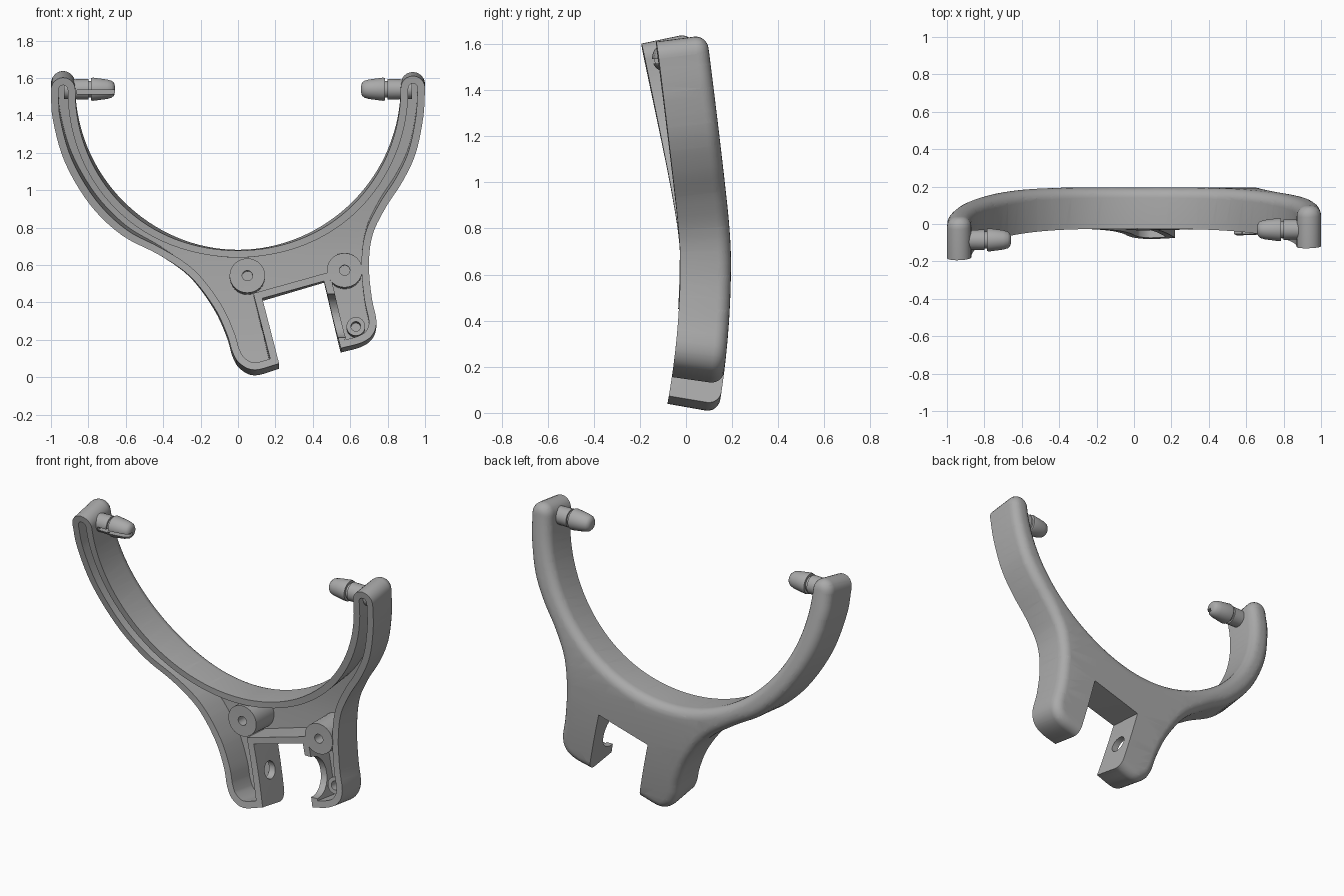
import bpy, bmesh, math
from mathutils import Vector, Matrix

cube = bpy.data.objects.get("Cube")
if cube:
    bpy.data.objects.remove(cube)

HALF = 0.11      # half of the body depth
WALL = 0.04
ROUND = 0.055    # rounding of the back edges

grey = bpy.data.materials.new("plain_grey")
grey.use_nodes = True
grey.diffuse_color = (0.4, 0.4, 0.4, 1)
grey.node_tree.nodes["Principled BSDF"].inputs["Base Color"].default_value = (0.4, 0.4, 0.4, 1)


def spline(pts, n=5):
    """Smooth curve through the given points."""
    p = [Vector(q) for q in pts]
    p = [2 * p[0] - p[1]] + p + [2 * p[-1] - p[-2]]
    out = []
    for a, b, c, d in zip(p, p[1:], p[2:], p[3:]):
        for i in range(n):
            t = i / n
            out.append(0.5 * (2 * b + (c - a) * t + (2 * a - 5 * b + 4 * c - d) * t * t
                              + (3 * b - a - 3 * c + d) * t ** 3))
    return out + [p[-2]]


def arc(cx, cz, r, start, end, n):
    angles = [math.radians(start + (end - start) * i / n) for i in range(n + 1)]
    return [Vector((cx + r * math.cos(a), cz + r * math.sin(a))) for a in angles]


def inset(pts, d):
    """Move a counter-clockwise outline inward by d."""
    out = []
    for i, p in enumerate(pts):
        e1 = (p - pts[i - 1]).normalized()
        e2 = (pts[(i + 1) % len(pts)] - p).normalized()
        n1, n2 = Vector((-e1.y, e1.x)), Vector((-e2.y, e2.x))
        out.append(p + (n1 + n2) * d / (1 + n1.dot(n2)))
    return out


def finish(bm, name):
    bmesh.ops.recalc_face_normals(bm, faces=bm.faces)
    mesh = bpy.data.meshes.new(name)
    bm.to_mesh(mesh)
    bm.free()
    ob = bpy.data.objects.new(name, mesh)
    bpy.context.collection.objects.link(ob)
    mesh.materials.append(grey)
    return ob


def loft(name, rings, closed=False):
    """Skin a series of rings of 3D points."""
    bm = bmesh.new()
    rows = [[bm.verts.new(p) for p in ring] for ring in rings]
    n = len(rows[0])
    pairs = list(zip(rows, rows[1:])) + ([(rows[-1], rows[0])] if closed else [])
    for a, b in pairs:
        for i in range(n):
            bm.faces.new((a[i], a[(i + 1) % n], b[(i + 1) % n], b[i]))
    if not closed:
        bm.faces.new(rows[0])
        bm.faces.new(rows[-1])
    return finish(bm, name)


def layer(pts, y):
    return [(p[0], y, p[1]) for p in pts]


def lathe(name, profile, place, sides=32, closed=False):
    """Turn (distance along axis, radius) pairs round an axis."""
    turns = [2 * math.pi * i / sides for i in range(sides)]
    return loft(name, [[place(t, r * math.cos(a), r * math.sin(a)) for a in turns]
                       for t, r in profile], closed)


def cut(ob, cutters):
    for c in cutters:
        c.hide_render = True
        m = ob.modifiers.new("cut", "BOOLEAN")
        m.operation, m.solver, m.object = "DIFFERENCE", "EXACT", c
    bpy.context.view_layer.update()
    mesh = bpy.data.meshes.new_from_object(ob.evaluated_get(bpy.context.evaluated_depsgraph_get()))
    ob.modifiers.clear()
    ob.data = mesh
    mesh.materials.clear()
    mesh.materials.append(grey)
    for c in cutters:
        bpy.data.objects.remove(c)


def bend(ob):
    """Slice the flat part into bands and bend it along its height."""
    bm = bmesh.new()
    bm.from_mesh(ob.data)
    bmesh.ops.triangulate(bm, faces=bm.faces)
    for i in range(1, 34):
        bmesh.ops.bisect_plane(bm, geom=bm.verts[:] + bm.edges[:] + bm.faces[:],
                               plane_co=(0, 0, i * 0.05), plane_no=(0, 0, 1))
    for v in bm.verts:
        x, y, z = v.co
        u = z - 0.65
        if u > 0:
            k, s = 0.172 - 0.043 * x, math.sqrt(u * u + 0.04)
            drop, lean = k * (s - 0.2), k * u / s
        else:
            drop, lean = 0.14 * u * u, 0.28 * u
        v.co = (x, y + 0.085 - drop, z + lean * y)
    bm.to_mesh(ob.data)
    bm.free()


def smooth(ob):
    bpy.ops.object.select_all(action="DESELECT")
    ob.select_set(True)
    bpy.context.view_layer.objects.active = ob
    bpy.ops.object.shade_smooth_by_angle(angle=math.radians(32))


# Outline of the yoke, counter-clockwise from the left side of the front
right_side = spline([(.55, .14), (.66, .17), (.72, .215), (.74, .29), (.715, .42), (.70, .6),
                     (.72, .77), (.79, .92), (.88, 1.06), (.95, 1.21), (.99, 1.4), (1, 1.55)])
left_side = spline([(-1, 1.55), (-.99, 1.4), (-.925, 1.17), (-.79, .94), (-.62, .77), (-.43, .66),
                    (-.26, .54), (-.13, .37), (-.06, .22), (-.03, .12), (.01, .055), (.09, .02),
                    (.22, .055)])
crown = (arc(.935, 1.56, .065, 0, 180, 12) + arc(0, 1.55, .87, 0, -180, 64)
         + arc(-.935, 1.56, .065, 0, 180, 12))
outline = right_side + crown + left_side
slot_top = [Vector((.13, .415)), Vector((.46, .51))]

# Yoke body with rounded back edges
corner = [math.radians(15 * i) for i in range(7)]
rings = [layer(outline, -HALF)]
rings += [layer(inset(outline, ROUND * (1 - math.cos(a))), HALF - ROUND + ROUND * math.sin(a))
          for a in corner]
body = loft("yoke_body", rings)

# Slot between the legs, hollow front, side hole and side notch
slot = [(.246, -.05), (.596, -.05), slot_top[1], slot_top[0]]
hollow = inset(outline + slot_top, WALL)
across = lambda y, z: (lambda t, a, b: (t, y + a, z + b))
cut(body, [
    loft("slot_cutter", [layer(slot, -.3), layer(slot, .3)]),
    loft("hollow_cutter", [layer(hollow, -.3), layer(hollow, HALF - .05)]),
    lathe("hole_cutter", [(.11, .05), (.25, .05)], across(0, .24)),
    lathe("notch_cutter", [(.42, .12), (.58, .12)], across(-HALF, .32)),
])
bend(body)
smooth(body)

# Screw bosses standing on the floor of the hollow
for name, x, z, r, hole, front in (("centre_boss", .05, .54, .095, .028, -HALF - .003),
                                   ("left_boss", .57, .57, .095, .028, -HALF - .003),
                                   ("small_boss", .63, .27, .05, .026, -.02)):
    boss = lathe(name, [(HALF - .045, r), (front, r), (front, hole), (HALF - .045, hole)],
                 lambda t, a, b: (x + a, t, z + b), closed=True)
    bend(boss)
    smooth(boss)

# Pivot pegs pointing inward from the arm tips
peg_shape = [(.93, .052), (.80, .055), (.80, .045), (.785, .045), (.785, .06), (.775, .062),
             (.70, .052), (.675, .045), (.663, .034), (.658, .018)]
for name, side, y in (("left_peg", 1, -.03), ("right_peg", -1, -.085)):
    peg = lathe(name, peg_shape, lambda t, a, b: (side * t, y + a, 1.54 + b))
    if side < 0:
        groove = [(-.86, 1.515), (-.6, 1.515), (-.6, 1.535), (-.86, 1.535)]
        cut(peg, [loft("groove_cutter", [layer(groove, -.3), layer(groove, y)])])
    smooth(peg)
